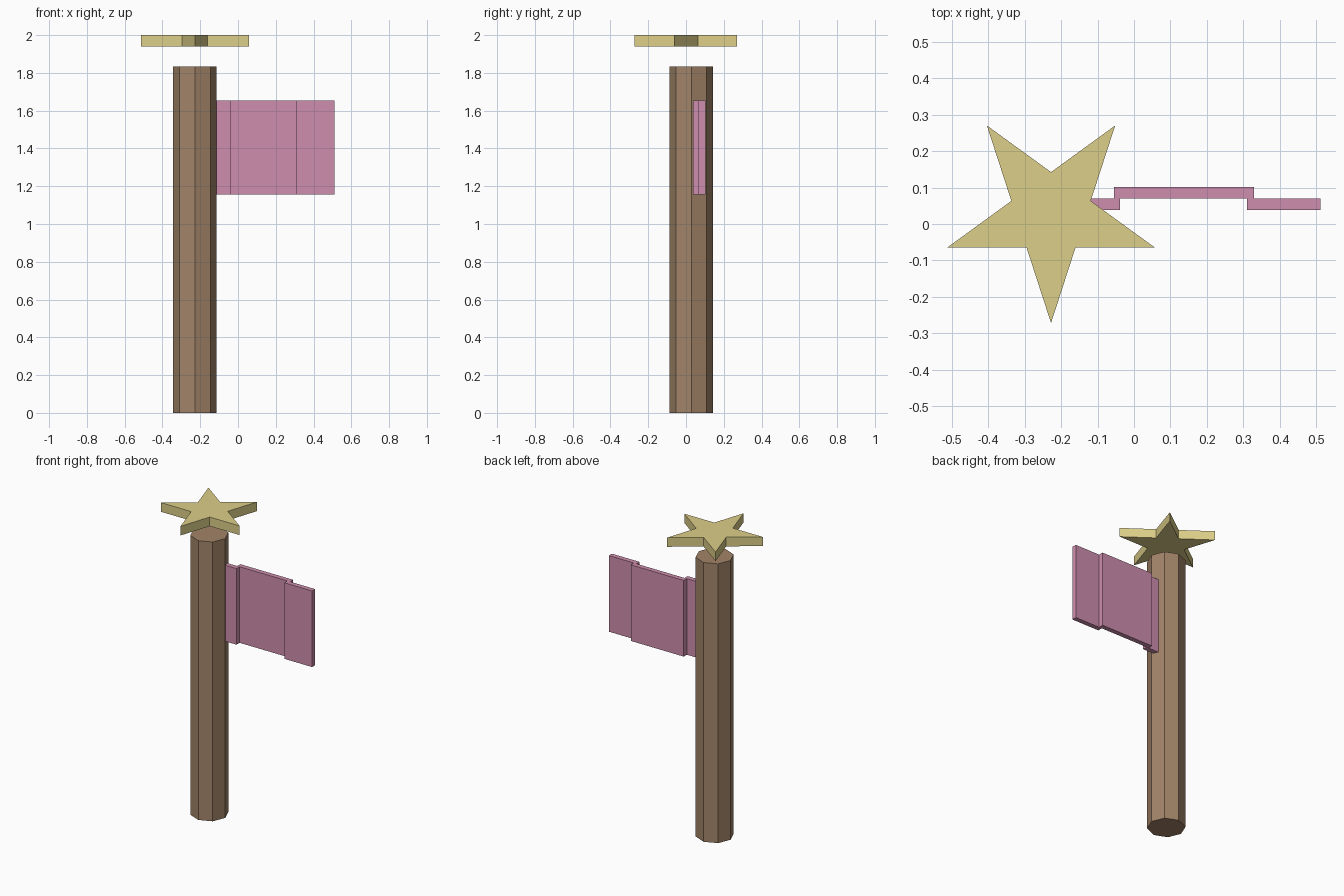
import bpy, bmesh
from math import cos, sin, pi

if "Cube" in bpy.data.objects:
    bpy.data.objects.remove(bpy.data.objects["Cube"])

CX, CY = -0.228, 0.028  # shared axis of post and star


def prism(name, outline, z0, z1, color):
    """Extrude a counter-clockwise xy outline from z0 to z1."""
    bm = bmesh.new()
    base = bm.faces.new([bm.verts.new((x, y, z0)) for x, y in outline])
    top = bmesh.ops.extrude_face_region(bm, geom=[base])["geom"]
    bmesh.ops.translate(bm, vec=(0, 0, z1 - z0),
                        verts=[v for v in top if isinstance(v, bmesh.types.BMVert)])
    bmesh.ops.recalc_face_normals(bm, faces=bm.faces)
    mesh = bpy.data.meshes.new(name)
    bm.to_mesh(mesh)
    bm.free()
    mat = bpy.data.materials.new(name + "_color")
    mat.diffuse_color = (*color, 1)
    mat.use_nodes = True
    mat.node_tree.nodes["Principled BSDF"].inputs["Base Color"].default_value = mat.diffuse_color
    mesh.materials.append(mat)
    obj = bpy.data.objects.new(name, mesh)
    bpy.context.collection.objects.link(obj)
    return obj


def ring(radii, n, start=0.0):
    """Points round the axis, cycling through the given radii."""
    pts = []
    for i in range(n):
        r, a = radii[i % len(radii)], start + 2 * pi * i / n
        pts.append((CX + r * cos(a), CY + r * sin(a)))
    return pts


# Octagonal wooden post
prism("post", ring([0.115], 8), 0.0, 1.835, (0.36, 0.23, 0.14))

# Five-pointed star floating above the post, one tip to the front
prism("star", ring([0.3, 0.1146], 10, -pi / 2), 1.94, 2.0, (0.72, 0.62, 0.25))

# Stepped flag, its inner end set into the post
flag = [(-0.20, 0.038), (-0.038, 0.038), (-0.038, 0.07), (0.31, 0.07),
        (0.31, 0.038), (0.512, 0.038), (0.512, 0.07), (0.33, 0.07),
        (0.33, 0.102), (-0.055, 0.102), (-0.055, 0.07), (-0.20, 0.07)]
prism("flag", flag, 1.155, 1.655, (0.62, 0.27, 0.42))
